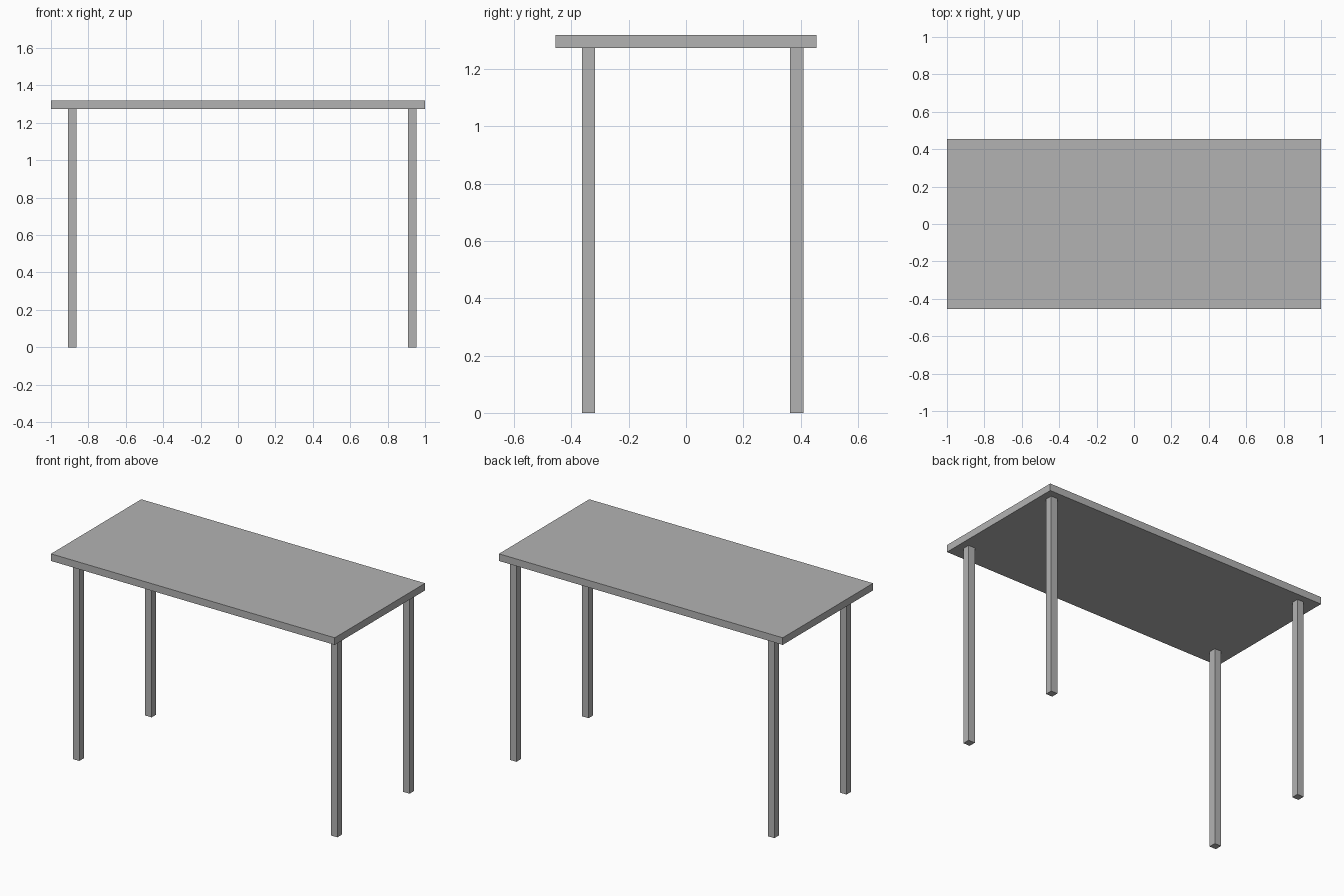
import bpy

default = bpy.data.objects.get("Cube")
if default:
    bpy.data.objects.remove(default, do_unlink=True)

U = 2 / 44  # board thickness, also the leg width

grey = bpy.data.materials.new("plain grey")
grey.use_nodes = True
grey.diffuse_color = (0.45, 0.45, 0.45, 1)
grey.node_tree.nodes["Principled BSDF"].inputs["Base Color"].default_value = grey.diffuse_color


def box(name, centre, size):
    """Add a box, with centre and size given in board thicknesses."""
    bpy.ops.mesh.primitive_cube_add(size=1, location=[c * U for c in centre])
    obj = bpy.context.object
    obj.name = name
    obj.scale = [s * U for s in size]
    bpy.ops.object.transform_apply(location=False, rotation=False, scale=True)
    obj.data.materials.append(grey)
    return obj


# Table top
box("table_top", (0, 0, 28.5), (44, 20, 1))

# Four square legs, set slightly off centre under the top
for side, x in (("right", -19.5), ("left", 20.5)):
    for end, y in (("front", -7.5), ("back", 8.5)):
        box(f"{end}_{side}_leg", (x, y, 14), (1, 1, 28))
